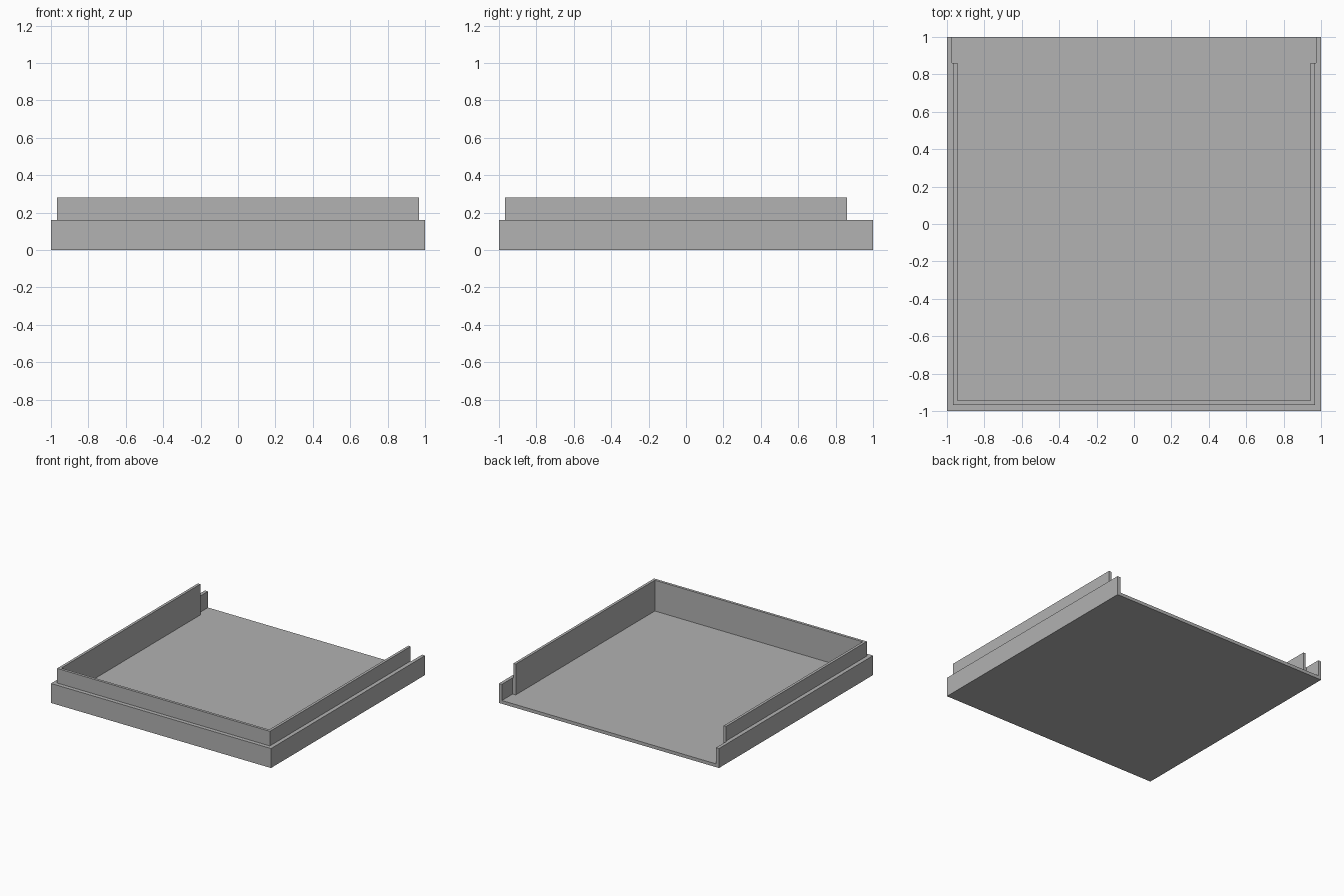
import bpy
from mathutils import Vector

default = bpy.data.objects.get("Cube")
if default:
    bpy.data.objects.remove(default, do_unlink=True)

RIM_HEIGHT, LIP_HEIGHT = 0.16, 0.28
FLOOR = 0.027        # floor and outer wall thickness
LIP_OUT, LIP_IN = 0.967, 0.945
LIP_BACK = 0.86      # where the raised lip stops short of the open back
BEYOND = 1.2         # cutters run past the open back and top

grey = bpy.data.materials.new("plain grey")
grey.use_nodes = True
colour = (0.445, 0.445, 0.445, 1)
grey.diffuse_color = colour
grey.node_tree.nodes["Principled BSDF"].inputs["Base Color"].default_value = colour


def box(name, low, high):
    """Axis-aligned block between two corners."""
    low, high = Vector(low), Vector(high)
    bpy.ops.mesh.primitive_cube_add(size=1)
    obj = bpy.context.object
    obj.name = name
    for v in obj.data.vertices:
        v.co = (low + high) / 2 + v.co * (high - low)
    obj.data.materials.append(grey)
    return obj


def combine(target, tool, operation):
    """Apply a boolean and discard the tool object."""
    mod = target.modifiers.new(operation.title(), 'BOOLEAN')
    mod.operation, mod.solver, mod.object = operation, 'EXACT', tool
    bpy.context.view_layer.objects.active = target
    bpy.ops.object.modifier_apply(modifier=mod.name)
    bpy.data.objects.remove(tool, do_unlink=True)


# Square body with a narrower raised lip
tray = box("tray", (-1, -1, 0), (1, 1, RIM_HEIGHT))
lip = box("lip", (-LIP_OUT, -LIP_OUT, RIM_HEIGHT / 2), (LIP_OUT, LIP_BACK, LIP_HEIGHT))
combine(tray, lip, 'UNION')

# Main cavity, open at the back
cavity = box("cavity", (-LIP_IN, -LIP_IN, FLOOR), (LIP_IN, BEYOND, BEYOND))
combine(tray, cavity, 'DIFFERENCE')

# Wider recess behind the lip
recess = box("recess", (FLOOR - 1, LIP_BACK, FLOOR), (1 - FLOOR, BEYOND, BEYOND))
combine(tray, recess, 'DIFFERENCE')
